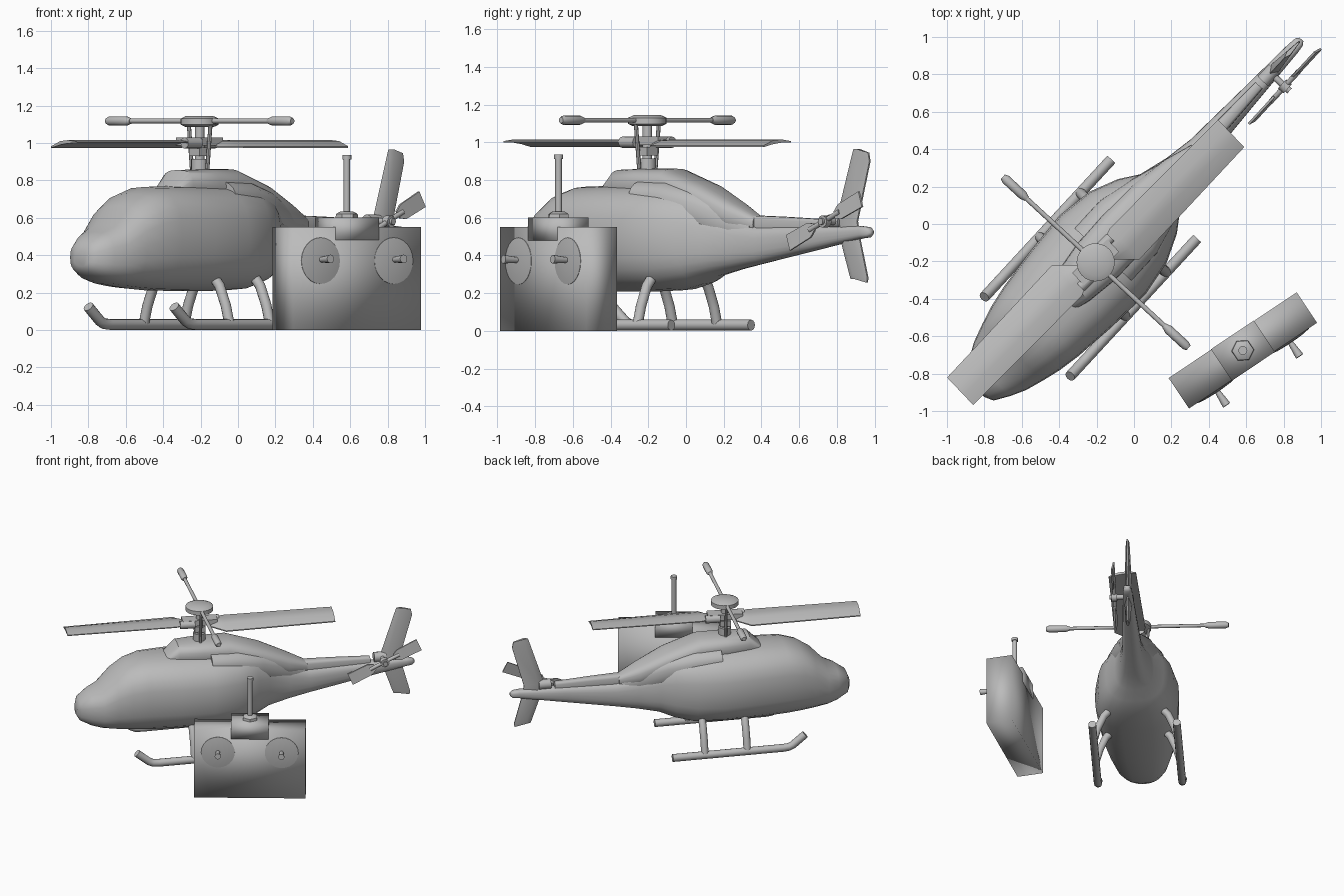
import bpy, bmesh, math
from mathutils import Matrix, Vector

if "Cube" in bpy.data.objects:
    bpy.data.objects.remove(bpy.data.objects["Cube"])

grey = bpy.data.materials.new("plain grey")
grey.diffuse_color = (0.5, 0.5, 0.5, 1)
grey.use_nodes = True
grey.node_tree.nodes["Principled BSDF"].inputs["Base Color"].default_value = grey.diffuse_color


def frame(x, y, deg):
    return Matrix.Translation((x, y, 0)) @ Matrix.Rotation(math.radians(deg), 4, 'Z')


HELI = frame(-0.2, -0.2, 47.3)      # local +x runs to the tail
ROTOR = frame(-0.205, -0.205, 43.5)
BAR = frame(-0.205, -0.205, 47.3)
PAD = frame(0.582, -0.676, 33.8)    # handset, local -y is its face


def finish(name, bm, mat, angle=35):
    bmesh.ops.recalc_face_normals(bm, faces=bm.faces)
    me = bpy.data.meshes.new(name)
    bm.to_mesh(me)
    bm.free()
    me.materials.append(grey)
    ob = bpy.data.objects.new(name, me)
    bpy.context.collection.objects.link(ob)
    ob.matrix_world = mat
    bpy.ops.object.select_all(action='DESELECT')
    bpy.context.view_layer.objects.active = ob
    ob.select_set(True)
    bpy.ops.object.shade_smooth_by_angle(angle=math.radians(angle))
    return ob


def skin(name, rings, mat, angle=35):
    """Bridge equal rings of points and cap both ends."""
    bm = bmesh.new()
    rows = [[bm.verts.new(p) for p in r] for r in rings]
    n = len(rows[0])
    for a, b in zip(rows, rows[1:]):
        for i in range(n):
            j = (i + 1) % n
            bm.faces.new((a[i], a[j], b[j], b[i]))
    bm.faces.new(rows[0])
    bm.faces.new(rows[-1][::-1])
    return finish(name, bm, mat, angle)


def hull(name, sections, mat, power=2.5, n=24, angle=35):
    """Loft superellipse sections given as (x, z bottom, z top, half width)."""
    def sq(t):
        return math.copysign(abs(t) ** (2 / power), t)
    rings = []
    for x, lo, hi, w in sections:
        rings.append([(x, w * sq(math.cos(math.tau * i / n)),
                       (lo + hi) / 2 + (hi - lo) / 2 * sq(math.sin(math.tau * i / n)))
                      for i in range(n)])
    return skin(name, rings, mat, angle)


def tube(name, path, radii, mat, n=12, angle=35):
    """Round tube along a path, one radius per point."""
    pts = [Vector(p) for p in path]
    if not isinstance(radii, (list, tuple)):
        radii = [radii] * len(pts)
    main = (pts[-1] - pts[0]).normalized()
    up = Vector((1, 0, 0)) if abs(main.x) < 0.7 else Vector((0, 1, 0))
    rings = []
    for k, p in enumerate(pts):
        d = (pts[min(k + 1, len(pts) - 1)] - pts[max(k - 1, 0)]).normalized()
        s = d.cross(up).normalized()
        t = s.cross(d)
        rings.append([p + radii[k] * (s * math.cos(math.tau * i / n) + t * math.sin(math.tau * i / n))
                      for i in range(n)])
    return skin(name, rings, mat, angle)


def box(name, lo, hi, mat, angle=35):
    bm = bmesh.new()
    bmesh.ops.create_cube(bm, size=1)
    for v in bm.verts:
        v.co = [lo[i] if v.co[i] < 0 else hi[i] for i in range(3)]
    return finish(name, bm, mat, angle)


# Fuselage and tail boom in one loft
hull("fuselage", [
    (-0.94, .34, .42, .05), (-0.92, .305, .47, .10), (-0.84, .265, .525, .15),
    (-0.76, .245, .56, .19), (-0.66, .23, .665, .222), (-0.56, .22, .73, .25),
    (-0.44, .212, .765, .272), (-0.2, .208, .77, .298), (0.05, .208, .77, .312),
    (0.25, .215, .765, .28), (0.40, .25, .73, .215), (0.50, .29, .67, .145),
    (0.66, .325, .60, .10), (0.82, .355, .555, .073), (1.2, .425, .555, .052),
    (1.55, .49, .555, .034), (1.595, .495, .55, .028), (1.615, .51, .535, .014)], HELI, 2.65, 24, 55)
# Engine cowl, side intakes and boom ridge
hull("engine_cowl", [
    (-0.27, .7, .765, .09), (-0.18, .69, .855, .115), (0.0, .68, .86, .14), (0.2, .66, .86, .145),
    (0.45, .6, .775, .135), (0.65, .53, .68, .10), (0.8, .52, .605, .05)], HELI, 2.8)
hull("intakes", [
    (0.05, .58, .805, .21), (0.25, .56, .80, .21), (0.45, .52, .75, .16),
    (0.6, .48, .68, .11), (0.78, .45, .59, .06)], HELI, 2.8)
hull("boom_ridge", [(0.7, .5, .615, .045), (1.0, .5, .605, .036), (1.28, .5, .592, .026)], HELI, 4, 16)

# Tail fin, upper and lower, as stacked lens sections
fin = []
for z, front, back, t in [(.275, 1.46, 1.58, .012), (.30, 1.45, 1.585, .018), (.5, 1.38, 1.53, .028),
                          (.6, 1.36, 1.51, .028), (.92, 1.465, 1.60, .016), (.965, 1.48, 1.59, .012)]:
    m = front + (back - front) * .3
    fin.append([(front, 0, z), (m, t, z), (back, .005, z - .02), (back, -.005, z - .02), (m, -t, z)])
skin("tail_fin", fin, HELI, 50)

# Tail rotor
tube("tail_rotor_shaft", [(1.37, .0, .58), (1.37, -.14, .58)], .018, HELI)
tube("tail_rotor_gearbox", [(1.31, 0, .58), (1.40, 0, .58)], .038, HELI)
tube("tail_rotor_hub", [(1.37, -.085, .58), (1.37, -.125, .58)], .032, HELI)
SPIN = HELI @ Matrix.Translation((1.37, -.105, .583)) @ Matrix.Rotation(math.radians(-24), 4, 'Y')
for s in (-1, 1):
    tube("tail_rotor_arm", [(0, 0, 0), (s * .12, 0, 0)], .014, SPIN)
    skin("tail_rotor_blade", [[(s * x, -.012, -w), (s * x, .0, -w), (s * x, .012, w), (s * x, .0, w)]
                              for x, w in ((.08, .02), (.12, .042), (.285, .045))], SPIN)

# Landing skids and legs
for s in (-1, 1):
    v = s * .312
    tube("skid", [(-.547, v, .125), (-.53, v, .11), (-.455, v, .048), (-.425, v, .034), (-.38, v, .03),
                  (.455, v, .03)], .029, HELI)
    for u in (-.11, .21):
        tube("skid_leg", [(u, s * .20, .28), (u, s * .24, .235), (u, s * .285, .13), (u, v, .03)], .028, HELI)

# Mast and swash parts
tube("mast", [(0, 0, .84), (0, 0, 1.12)], .026, ROTOR)
tube("mast_collar", [(0, 0, .84), (0, 0, .915)], .046, ROTOR, 16)
box("mast_block", (-.04, -.04, .93), (.04, .04, .975), ROTOR)
box("rotor_yoke", (-.13, -.045, .985), (.13, .045, 1.03), ROTOR)
for s in (-1, 1):
    tube("pitch_link", [(.0, s * .06, .86), (.0, s * .085, 1.11)], .011, ROTOR, 8)
    # Blade grip and cambered blade, broadest on the leading side near the root
    tube("blade_grip", [(s * .04, s * .04, 1.0), (s * .15, s * .04, 1.0)], .03, ROTOR)
    rings = []
    for r, lead, trail in ((.08, .055, .04), (.18, .15, .08), (1.0, .1, .103)):
        a, b = -s * lead, s * trail
        c, d = a + (b - a) * .35, a + (b - a) * .65
        x = s * r
        rings.append([(x, a, .982), (x, c, 1.01), (x, d, 1.015), (x, b, 1.006),
                      (x, b, .999), (x, d, .998), (x, c, .99), (x, a, .974)])
    skin("main_blade", rings, ROTOR, 40)
    # Stabiliser bar with weighted ends
    tube("flybar", [(0, 0, 1.117), (0, s * .56, 1.117)], .013, BAR)
    tube("flybar_weight", [(0, s * .50, 1.117), (0, s * .53, 1.117), (0, s * .655, 1.117), (0, s * .675, 1.117)],
         [.015, .025, .025, .016], BAR, 12, 50)
tube("rotor_cap", [(0, 0, 1.085), (0, 0, 1.098), (0, 0, 1.13), (0, 0, 1.145)], [.075, .102, .102, .07],
     ROTOR, 24, 60)

# Handset
box("handset_body", (-.412, -.098, 0), (.412, .098, .55), PAD, 180)
box("handset_bridge", (-.138, -.102, .48), (.138, .1, .6), PAD, 180)
tube("antenna_base", [(0, 0, .59), (0, 0, .62), (0, 0, .633)], [.062, .058, .035], PAD, 6)
tube("antenna", [(0, 0, .6), (0, 0, .92)], .018, PAD)
tube("antenna_tip", [(0, 0, .912), (0, 0, .935)], .024, PAD)
for s in (-1, 1):
    x = s * .235
    tube("stick_dome", [(x, -.09, .37), (x, -.1, .37), (x, -.106, .37), (x, -.109, .37)],
         [.125, .124, .085, .03], PAD, 24, 50)
    tube("stick", [(x, -.1, .375), (x, -.195, .38)], [.014, .023], PAD)
